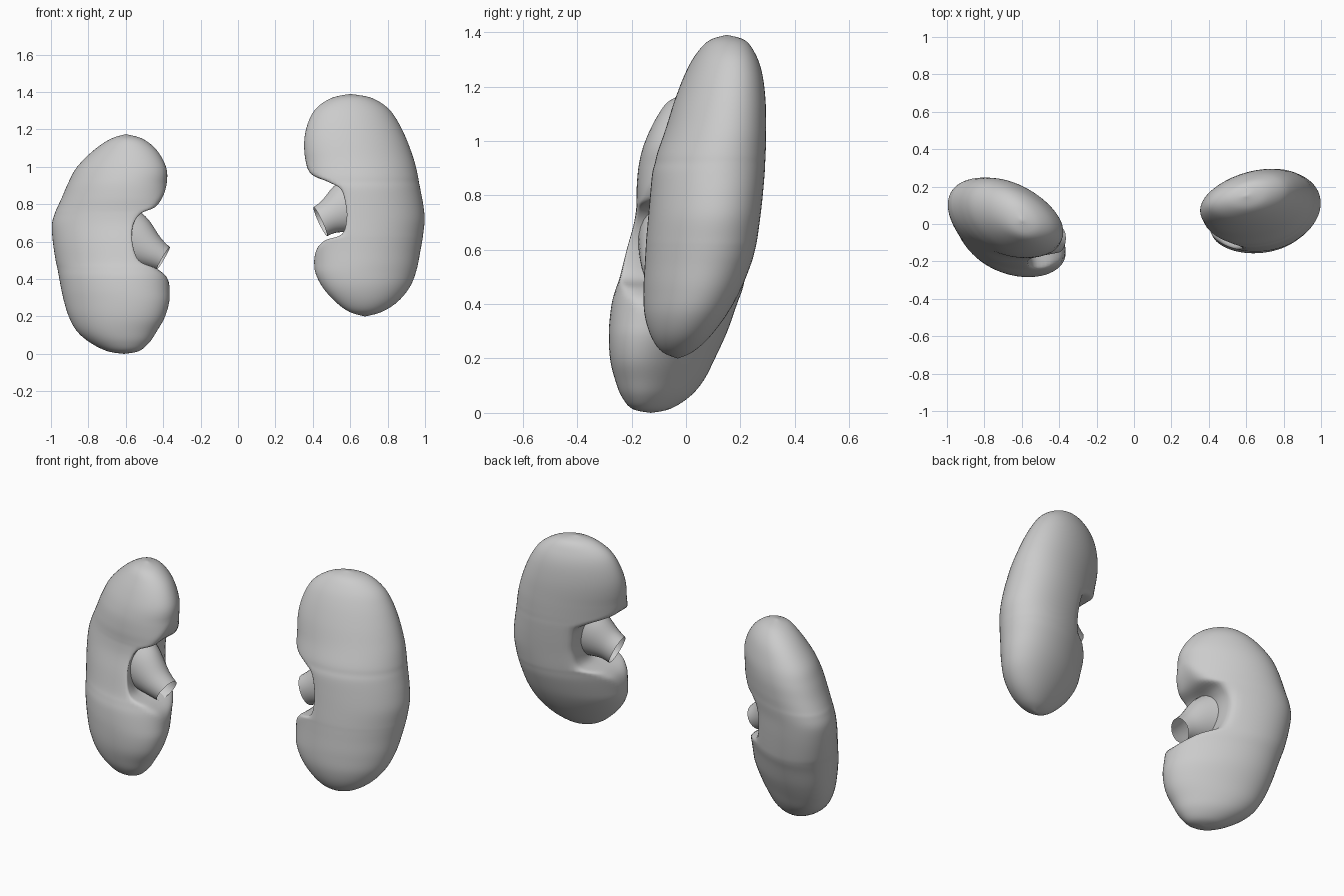
import bpy, math
from mathutils import Vector

if "Cube" in bpy.data.objects:
    bpy.data.objects.remove(bpy.data.objects["Cube"])

SIDES = 64


def make_mesh(name, rings, caps=()):
    """Skin a list of point rings; caps are the (first, last) pole points."""
    n = len(rings[0])
    verts = [p for r in rings for p in r]
    faces = []
    for i in range(len(rings) - 1):
        for j in range(n):
            k = (j + 1) % n
            faces.append((i * n + j, i * n + k, (i + 1) * n + k, (i + 1) * n + j))
    if caps:
        s = len(verts)
        verts += caps
        e = (len(rings) - 1) * n
        for j in range(n):
            k = (j + 1) % n
            faces.append((s, k, j))
            faces.append((s + 1, e + j, e + k))
    me = bpy.data.meshes.new(name)
    me.from_pydata([tuple(v) for v in verts], [], faces)
    me.polygons.foreach_set("use_smooth", [True] * len(faces))
    me.update()
    ob = bpy.data.objects.new(name, me)
    bpy.context.collection.objects.link(ob)
    return ob


def spline(rows, steps=5):
    """Catmull-Rom interpolation of table rows."""
    out = []
    for i in range(len(rows) - 1):
        p = [rows[max(0, min(len(rows) - 1, i + d))] for d in (-1, 0, 1, 2)]
        for s in range(steps):
            t = s / steps
            out.append([0.5 * (2 * b + (c - a) * t + (2 * a - 5 * b + 4 * c - d) * t * t
                               + (3 * b - a - 3 * c + d) * t ** 3)
                        for a, b, c, d in zip(*p)])
    out.append(list(rows[-1]))
    return out


def kidney(name, rows, slope, low, high):
    """rows: z, outer x, inner x, front y, back y from bottom to top.
    Between heights low and high the body is full and the notch is pressed in."""
    rings = []
    rows = spline(rows)
    x_low = min(rows, key=lambda r: abs(r[0] - low))[2]
    x_high = min(rows, key=lambda r: abs(r[0] - high))[2]
    side = 1 if rows[0][1] < 0 else -1
    for z, xo, xi, yf, yb in rows[1:-1]:
        f = (z - low) / (high - low)
        full = x_low + (x_high - x_low) * f if 0 < f < 1 else xi
        depth = max(0, (full - xi) * side)
        cx, a = (xo + full) / 2, (full - xo) / 2
        cy, h = (yf + yb) / 2, (yb - yf) / 2
        sh = slope * a
        b = math.sqrt(max(h * h - sh * sh, (0.5 * h) ** 2))
        ring = []
        for j in range(SIDES):
            t = 2 * math.pi * j / SIDES
            c, s = math.cos(t), math.sin(t)
            x = side * (cx + a * c)
            if depth > 1e-4:
                # smooth minimum against a slightly hollow notch wall
                limit = side * xi - 0.15 * depth * math.exp(-(s / 0.4) ** 2)
                k = min(0.04, depth)
                m = max(0, k - abs(x - limit)) / k
                x = min(x, limit) - m * m * k / 4
            # the outer half is a little thicker than the inner half
            ring.append((side * x, cy + sh * c * side * (1 if a * side > 0 else -1)
                         + b * s * (1 - 0.1 * c), z))
        rings.append(ring if a > 0 else ring[::-1])
    ends = [(r[1], r[3], r[0]) for r in (rows[0], rows[-1])]
    for e in range(2):
        ends[e] = tuple(ends[e])
    return make_mesh(name, rings, ends)


def duct(name, stations):
    """Open flared tube: (centre, radius in the upright plane, depth radius)."""
    pts = spline([(*c, r, d) for c, r, d in stations], 6)
    axis = (Vector(pts[-1][:3]) - Vector(pts[0][:3])).normalized()
    u = axis.cross(Vector((0, 1, 0))).normalized()
    v = axis.cross(u)
    rings = []
    for x, y, z, r, d in pts:
        rings.append([Vector((x, y, z)) + u * r * math.cos(2 * math.pi * j / 28)
                      + v * d * math.sin(2 * math.pi * j / 28) for j in range(28)])
    return make_mesh(name, rings)


# Lower kidney on the -x side
kidney("kidney_left", [
    (0.00, -.61, -.61, -.13, -.13),
    (0.015, -.70, -.53, -.20, -.06),
    (0.06, -.79, -.475, -.24, .01),
    (0.12, -.86, -.435, -.265, .06),
    (0.20, -.905, -.39, -.285, .10),
    (0.30, -.935, -.365, -.29, .145),
    (0.40, -.955, -.375, -.28, .18),
    (0.455, -.965, -.43, -.265, .20),
    (0.50, -.975, -.53, -.25, .21),
    (0.60, -.99, -.565, -.225, .225),
    (0.69, -.995, -.56, -.20, .235),
    (0.75, -.98, -.52, -.19, .24),
    (0.785, -.965, -.44, -.188, .24),
    (0.84, -.94, -.40, -.187, .24),
    (0.92, -.905, -.38, -.178, .235),
    (1.00, -.86, -.385, -.155, .215),
    (1.09, -.77, -.435, -.11, .17),
    (1.15, -.68, -.51, -.06, .105),
    (1.175, -.60, -.60, .02, .02)], -.28, 0.30, 0.92)

# Higher kidney on the +x side
kidney("kidney_right", [
    (0.20, .68, .68, -.03, -.03),
    (0.225, .77, .595, -.09, .025),
    (0.28, .855, .52, -.13, .085),
    (0.36, .92, .45, -.155, .145),
    (0.45, .955, .41, -.16, .195),
    (0.55, .975, .415, -.155, .235),
    (0.605, .985, .46, -.152, .25),
    (0.64, .99, .555, -.15, .257),
    (0.72, .998, .58, -.143, .268),
    (0.80, .99, .575, -.136, .277),
    (0.88, .975, .55, -.128, .284),
    (0.92, .967, .48, -.118, .286),
    (0.96, .96, .39, -.108, .288),
    (1.04, .94, .36, -.08, .29),
    (1.15, .90, .355, -.045, .288),
    (1.25, .85, .38, -.005, .276),
    (1.32, .795, .425, .035, .252),
    (1.37, .71, .505, .085, .215),
    (1.39, .60, .60, .15, .15)], -.16, 0.45, 1.04)

# Flared drainage ducts leaving each notch
duct("duct_left", [((-.64, -.06, .65), .16, .12),
                   ((-.55, -.075, .605), .135, .10),
                   ((-.46, -.085, .545), .09, .08),
                   ((-.40, -.085, .51), .07, .068)])
duct("duct_right", [((.66, .04, .81), .16, .12),
                    ((.57, .025, .775), .135, .10),
                    ((.49, .01, .735), .095, .08),
                    ((.44, .005, .707), .085, .07)])
